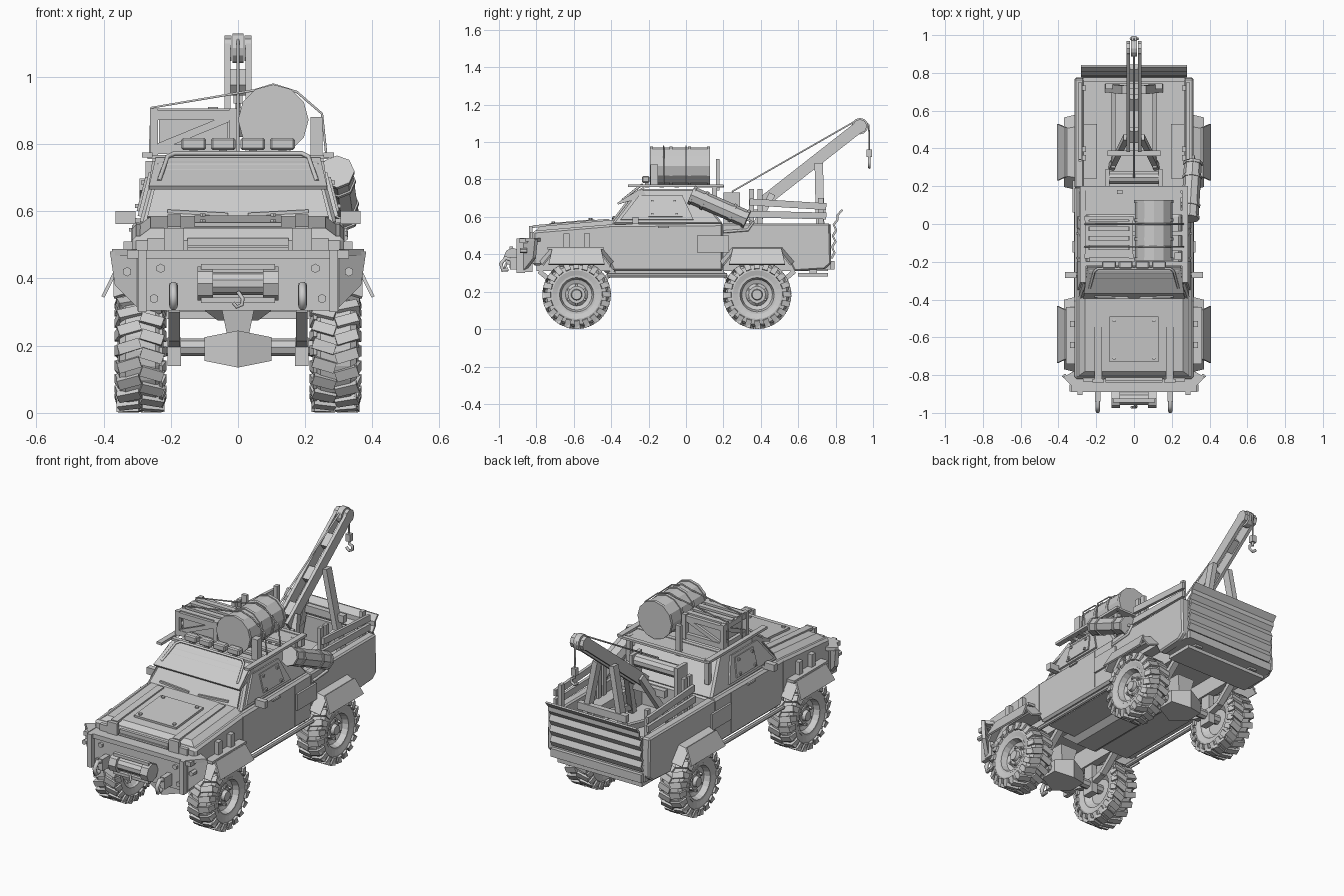
import bpy, bmesh, math
from mathutils import Vector, Matrix

def finish(name, bm):
    bmesh.ops.recalc_face_normals(bm, faces=bm.faces)
    me = bpy.data.meshes.new(name)
    bm.to_mesh(me); bm.free()
    ob = bpy.data.objects.new(name, me)
    bpy.context.collection.objects.link(ob)
    return ob

def hull_ob(name, a, b):
    """Closed solid between two matching polygons."""
    bm = bmesh.new()
    va, vb = [bm.verts.new(p) for p in a], [bm.verts.new(p) for p in b]
    bm.faces.new(va); bm.faces.new(vb[::-1])
    for i in range(len(a)):
        j = (i + 1) % len(a)
        bm.faces.new((va[i], vb[i], vb[j], va[j]))
    return finish(name, bm)

def prism(name, yz, x0, x1):
    return hull_ob(name, [(x0, y, z) for y, z in yz], [(x1, y, z) for y, z in yz])

def slab(name, pts, t):
    p = [Vector(v) for v in pts]
    n = (p[1] - p[0]).cross(p[2] - p[0]).normalized() * t / 2
    return hull_ob(name, [v - n for v in p], [v + n for v in p])

def frustum(name, lo, hi):
    ring = lambda w, y0, y1, z: [(-w, y0, z), (w, y0, z), (w, y1, z), (-w, y1, z)]
    return hull_ob(name, ring(*lo), ring(*hi))

def box(name, x0, x1, y0, y1, z0, z1):
    return prism(name, [(y0, z0), (y1, z0), (y1, z1), (y0, z1)], x0, x1)

def axis_matrix(p, q):
    p, q = Vector(p), Vector(q)
    d = (q - p).normalized()
    ref = Vector((0, 1, 0)) if abs(d.x) > .9 else Vector((1, 0, 0))
    x = (ref - d * ref.dot(d)).normalized()
    m = Matrix((x, d.cross(x), d)).transposed().to_4x4()
    m.translation = (p + q) / 2
    return m, (q - p).length

def beam(name, p, q, w, h):
    m, L = axis_matrix(p, q)
    bm = bmesh.new()
    bmesh.ops.create_cube(bm, size=1, matrix=m @ Matrix.Diagonal((w, h, L, 1)))
    return finish(name, bm)

def tube(name, p, q, r, n=8):
    m, L = axis_matrix(p, q)
    bm = bmesh.new()
    bmesh.ops.create_cone(bm, cap_ends=True, segments=n, radius1=r, radius2=r, depth=L, matrix=m)
    return finish(name, bm)

def rope(name, pts, r):
    cu = bpy.data.curves.new(name, 'CURVE')
    cu.dimensions, cu.bevel_depth, cu.bevel_resolution, cu.use_fill_caps = '3D', r, 1, True
    s = cu.splines.new('POLY'); s.points.add(len(pts) - 1)
    for sp, p in zip(s.points, pts): sp.co = (*p, 1)
    bpy.context.collection.objects.link(bpy.data.objects.new(name, cu))

def bevel(ob, w):
    m = ob.modifiers.new('bevel', 'BEVEL'); m.width, m.segments = w, 1

def lathe(prof, n):
    bm = bmesh.new()
    vs = [bm.verts.new((x, 0, r)) for x, r in prof]
    es = [bm.edges.new(e) for e in zip(vs, vs[1:])]
    bmesh.ops.spin(bm, geom=vs + es, axis=(1, 0, 0), cent=(0, 0, 0), angle=math.tau, steps=n, use_merge=True)
    bmesh.ops.remove_doubles(bm, verts=bm.verts, dist=1e-5)
    return bm

# Wheels: tyre, staggered chunky lugs, dished rim with bolts
bm = lathe([(-.04, .09), (-.06, .10), (-.068, .13), (-.062, .16), (-.045, .172), (.045, .172), (.062, .16), (.068, .13), (.06, .10), (.04, .09)], 24)
for s in (-1, 1):
    for i in range(20):
        R = Matrix.Rotation(math.tau * (i + s * .25) / 20, 4, 'X')
        tread = Matrix.Translation((s * .034, 0, .173)) @ Matrix.Rotation(s * .3, 4, 'Z') @ Matrix.Diagonal((.068, .032, .018, 1))
        side = Matrix.Translation((s * .066, s * .01, .156)) @ Matrix.Rotation(s * -.3, 4, 'Y') @ Matrix.Diagonal((.011, .03, .038, 1))
        for M in (tread, side): bmesh.ops.create_cube(bm, size=1, matrix=R @ M)
tyre = finish('tyre', bm)
bm = lathe([(-.03, 0), (-.03, .07), (-.055, .1), (.062, .104), (.062, .092), (.03, .082), (.022, .06), (.036, .045), (.036, .03), (.055, .026), (.055, 0)], 20)
for i in range(6):
    M = Matrix.Rotation(math.tau * i / 6, 4, 'X') @ Matrix.Translation((.036, 0, .05)) @ Matrix.Diagonal((.02, .012, .012, 1))
    bmesh.ops.create_cube(bm, size=1, matrix=M)
rim = finish('rim', bm)
FRONT, REAR = -.585, .38
for part in (tyre, rim):
    for k, (s, y) in enumerate([(1, FRONT), (-1, FRONT), (1, REAR), (-1, REAR)]):
        w = part if k == 0 else part.copy()
        if k: bpy.context.collection.objects.link(w)
        w.location = (s * .29, y, .184)
        w.rotation_euler = (0, 0, 0 if s > 0 else math.pi)

# Axles, differentials, leaf springs
for y in (FRONT, REAR):
    tube('axle', (-.27, y, .195), (.27, y, .195), .026, 8)
    quad = lambda x, w, h: [(x, y + w * a, .19 + h * b) for a, b in ((-1, -1), (1, -1), (1, 1), (-1, 1))]
    for s in (-1, 1): hull_ob('differential', quad(s * .1, .05, .035), quad(0, .09, .055))
    frustum('axle_bracket', (.03, y - .03, y + .03, .22), (.055, y - .05, y + .05, .34))
    for s in (-1, 1):
        box('spring_clamp', s * .17, s * .21, y - .035, y + .035, .14, .225)
        box('damper_mount', s * .175, s * .205, y - .03, y + .03, .22, .34)
        pts = [(-.2, .31), (-.1, .225), (0, .2), (.1, .225), (.2, .31)]
        for a, b in zip(pts, pts[1:]):
            beam('leaf_spring', (s * .19, y + a[0], a[1]), (s * .19, y + b[0], b[1]), .035, .025)

# Main body with wheel arches, bed, hood
bevel(prism('body', [(-.82, .34), (-.82, .525), (-.4, .56), (.2, .565), (.2, .31), (-.39, .31), (-.42, .37), (-.48, .42), (-.68, .42), (-.75, .37), (-.77, .34)], -.315, .315), .012)
for s in (-1, 1):
    bevel(prism('bed_side', [(.19, .565), (.77, .565), (.775, .35), (.74, .32), (.58, .31), (.55, .37), (.5, .42), (.26, .42), (.215, .37), (.19, .31)], s * .265, s * .315), .008)
    box('bed_wheel_tub', s * .195, s * .27, .24, .53, .42, .5)
    for y in (-.41, .05): box('door_seam', s * .312, s * .318, y, y + .005, .33, .55)
    tube('sill_bar', (s * .305, -.42, .288), (s * .305, .22, .288), .012)
    box('side_plate', s * .31, s * .326, .06, .23, .41, .5)
    box('chassis_rail', s * .165, s * .21, -.8, .76, .31, .43)
box('bed_floor', -.27, .27, .19, .77, .40, .425)
box('floor_pan', -.27, .27, -.38, .2, .30, .33)
frustum('gearbox', (.06, -.4, .1, .275), (.12, -.45, .2, .32))
box('rear_body', -.29, .29, .58, .775, .32, .41)
hull_ob('hood', [(-.3, -.81, .52), (.3, -.81, .52), (.3, -.38, .555), (-.3, -.38, .555)], [(-.26, -.78, .55), (.26, -.78, .55), (.26, -.38, .585), (-.26, -.38, .585)])
hood_z = lambda y: .55 + (y + .78) * .0875
slab('hood_plate', [(x, y, hood_z(y) + .006) for x, y in ((-.13, -.73), (.13, -.73), (.13, -.49), (-.13, -.49))], .012)
for s in (-1, 1):
    for y in (-.71, -.51): tube('hood_bolt', (s * .105, y, hood_z(y)), (s * .105, y, hood_z(y) + .02), .01, 6)
    beam('hood_strap', (s * .19, -.82, .548), (s * .19, -.41, .583), .04, .014)
    box('hood_strap_end', s * .16, s * .22, -.84, -.82, .48, .55)
    beam('wiper', (s * .03, -.39, .59), (s * .21, -.385, .6), .01, .01)
box('grille', -.15, .15, -.83, -.81, .42, .52)
for z in (.44, .465, .49): box('grille_bar', -.15, .15, -.838, -.82, z, z + .01)

# Cab with slanted glass, plated windows, visor
bevel(frustum('cab', (.295, -.4, .2, .56), (.245, -.255, .05, .75)), .01)
def on_side(s, pts, off): return [(s * (.295 - (z - .56) * .256 + off), y, z) for y, z in pts]
wy = lambda z: -.4 + (z - .56) * .744
slab('windscreen', [(x, wy(z) - .004, z) for x, z in ((-.27, .58), (.27, .58), (.235, .72), (-.235, .72))], .012)
slab('visor', [(-.265, -.365, .67), (.265, -.365, .67), (.245, -.225, .755), (-.245, -.225, .755)], .012)
for s in (-1, 1):
    slab('visor_cheek', [(s * .262, -.36, .668), (s * .25, -.235, .75), (s * .25, -.21, .71)], .01)
    slab('window_plate', on_side(s, [(-.35, .585), (-.25, .715), (-.02, .715), (.04, .585)], .004), .012)
    slab('window_patch', on_side(s, [(-.2, .6), (-.2, .7), (-.04, .7), (-.02, .6)], .012), .01)
    for y, z in ((-.18, .615), (-.18, .685), (-.06, .685), (-.05, .615)):
        beam('window_bolt', on_side(s, [(y, z)], .01)[0], on_side(s, [(y, z)], .026)[0], .012, .012)
    box('mirror', s * .305, s * .365, -.285, -.255, .562, .6)
    beam('mirror_arm', (s * .28, -.26, .57), (s * .33, -.27, .575), .014, .014)
    box('door_handle', s * .31, s * .325, -.15, -.09, .54, .55)

# Roof rack, lights
for y in (-.21, -.13, -.05, .06, .19): box('rack_slat', -.27, .27, y - .012, y + .012, .756, .768)
box('rack_plate', -.27, .25, .05, .19, .756, .764)
for s in (-1, 1):
    box('rack_rail', s * .255, s * .285, -.31, .2, .76, .774)
    box('rack_leg', s * .23, s * .255, .14, .165, .62, .765)
rope('light_bar', [(-.235, -.34, .69), (-.21, -.25, .762), (-.19, -.235, .772), (.19, -.235, .772), (.21, -.25, .762), (.235, -.34, .69)], .007)
for x in (-.132, -.044, .044, .132):
    bevel(box('roof_light', x - .037, x + .037, -.235, -.195, .782, .818), .006)
    box('roof_light_foot', x - .012, x + .012, -.22, -.2, .76, .785)
box('rack_block', .215, .252, -.19, -.15, .765, .88)

# Barrel with ribs
tube('barrel', (.105, -.19, .872), (.105, .125, .872), .1, 12)
for y in (-.185, -.08, .02, .12): tube('barrel_rib', (.105, y - .008, .872), (.105, y + .008, .872), .105, 12)
# Crate frame with slats
for x in (-.25, -.015):
    for y in (-.17, .03): box('crate_post', x - .012, x + .012, y - .012, y + .012, .765, .905)
    for z in (.785, .885): box('crate_rail', x - .01, x + .01, -.18, .04, z - .014, z + .014)
    beam('crate_brace', (x, -.17, .79), (x, .03, .88), .014, .022)
for y in (-.17, .03):
    for z in (.785, .885): box('crate_crossbar', -.255, -.01, y - .01, y + .01, z - .014, z + .014)
    beam('crate_brace', (-.24, y, .79), (-.02, y, .88), .014, .022)
for y in (-.15, -.1, -.05, 0): box('crate_lid_slat', -.255, -.01, y - .015, y + .015, .89, .905)
box('crate_box', -.235, -.03, -.15, .02, .77, .875)
box('plank_post', -.09, -.06, .16, .18, .74, .91)
for y in (-.12, 0):
    rope('tie_rope', [(-.262, y, .775), (-.258, y, .908), (.05, y, .96), (.105, y, .977), (.175, y, .955), (.25, y, .89), (.262, y, .775)], .004)

# Slanted side tank
a, b = Vector((.295, .035, .715)), Vector((.312, .32, .59))
tube('side_tank', a, b, .047, 8)
for t in (0, .22, .75, 1): tube('tank_band', a.lerp(b, t - .025), a.lerp(b, t + .025), .052, 8)
rope('tank_hose', [b, (.315, .36, .57), (.32, .33, .53), (.32, .2, .52)], .008)

# Fender flares with sloping flaps
def flare(s, y0):
    bm = bmesh.new()
    rows = [[bm.verts.new((s * x, y0 + d * k, z + dz)) for d, z in ((-.2, .345), (-.135, .42), (.135, .42), (.2, .345))]
            for x, k, dz in ((.305, 1.0, .02), (.37, .92, .0))]
    for i in range(3): bm.faces.new((rows[0][i], rows[0][i + 1], rows[1][i + 1], rows[1][i]))
    finish('fender_flare', bm).modifiers.new('thickness', 'SOLIDIFY').thickness = .01
for s in (-1, 1):
    for y in (FRONT, REAR):
        flare(s, y)
        slab('flare_flap', [(s * .36, y - .13, .43), (s * .36, y + .13, .43), (s * .402, y + .15, .345), (s * .402, y - .15, .345)], .01)
    box('fender_bar', s * .31, s * .36, -.74, -.44, .425, .44)
    for y in (-.64, -.53): box('fender_bracket', s * .31, s * .34, y - .016, y + .016, .43, .51)

# Front bumper, winch, tow hooks
box('bumper_plate', -.3, .3, -.875, -.82, .305, .46)
box('bumper_top', -.33, .33, -.89, -.82, .46, .485)
for s in (-1, 1):
    slab('bumper_wing', [(s * .29, -.865, .31), (s * .36, -.81, .38), (s * .375, -.8, .48), (s * .29, -.865, .48)], .02)
    slab('bumper_corner', [(s * .3, -.89, .478), (s * .375, -.81, .478), (s * .3, -.77, .478)], .02)
    box('bumper_post', s * .272, s * .298, -.905, -.86, .3, .485)
    for x, z in ((.25, .34), (.23, .43), (.33, .42)): tube('bumper_bolt', (s * x, -.85, z), (s * x, -.887, z), .014, 6)
    box('headlight', s * .17, s * .27, -.835, -.815, .485, .52)
    tube('winch_end', (s * .075, -.925, .385), (s * .12, -.925, .385), .05, 8)
    box('tow_mount', s * .178, s * .206, -.94, -.87, .32, .385)
    rope('tow_hook', [(s * .192, -.92, .365), (s * .192, -.965, .38), (s * .192, -.99, .35), (s * .192, -.98, .315), (s * .192, -.95, .32)], .012)
tube('winch_drum', (-.08, -.925, .385), (.08, -.925, .385), .034, 10)
for z in (.335, .435): box('winch_bar', -.11, .11, -.945, -.925, z - .008, z + .008)
rope('winch_hook', [(0, -.955, .36), (.014, -.965, .34), (.012, -.97, .322), (-.004, -.97, .315), (-.014, -.97, .328)], .006)

# Corrugated tailgate, rear bumper
front = [(.772, .38), (.788, .41), (.775, .44), (.793, .47), (.779, .5), (.797, .53), (.784, .56), (.804, .585), (.804, .61), (.83, .64)]
prism('tailgate', front + [(y + .012, z - .003) for y, z in front[::-1]], -.28, .28)
box('tailgate_frame', -.27, .27, .755, .775, .4, .56)
box('rear_bumper', -.28, .28, .765, .795, .32, .365)
box('rear_step', -.26, .26, .6, .76, .28, .3)
for s in (-1, 1): box('step_hanger', s * .2, s * .23, .66, .7, .29, .33)

# Bed stake rails
for s in (-1, 1):
    for y, top in ((.35, .75), (.395, .75), (.72, .7)): box('rail_stake', s * .255, s * .275, y - .014, y + .014, .45, top)
    beam('side_rail', (s * .285, .33, .615), (s * .285, .75, .605), .016, .036)
    beam('side_rail', (s * .285, .34, .68), (s * .285, .75, .655), .016, .036)
box('bed_crossbeam', -.15, .15, .715, .745, .6, .64)

# Crane: twin-plate boom, A-frames, sheave, cable, hook
foot, tip = (.4, .67), (.93, 1.085)
for s in (-1, 1):
    beam('boom_plate', (s * .031, *foot), (s * .031, *tip), .018, .062)
    tube('boom_head', (s * .02, *tip), (s * .04, *tip), .038, 8)
    beam('rear_frame_leg', (s * .14, .72, .42), (s * .05, .71, .885), .03, .045)
    beam('front_frame_leg', (s * .12, .3, .42), (s * .04, .46, .72), .03, .035)
    beam('frame_brace', (s * .11, .72, .55), (s * .11, .3, .46), .026, .03)
    box('bed_winch_side', s * .13, s * .15, .2, .29, .42, .73)
for t in (.08, .4, .7):
    y, z = foot[0] + t * (tip[0] - foot[0]), foot[1] + t * (tip[1] - foot[1])
    beam('boom_spacer', (0, y, z), (0, y + .06, z + .047), .05, .04)
box('front_frame_crossbar', -.14, .14, .36, .39, .6, .64)
tube('bed_winch', (-.14, .245, .69), (.14, .245, .69), .035, 10)
tube('sheave', (-.016, *tip), (.016, *tip), .044, 12)
rope('crane_cable', [(0, .245, .735), (0, .915, 1.118), (0, .95, 1.118), (0, .978, 1.09), (0, .98, .95)], .005)
box('hook_block', -.014, .014, .966, .994, .92, .96)
rope('crane_hook', [(0, .98, .92), (0, .98, .905), (.02, .98, .895), (.02, .98, .875), (0, .98, .865), (-.018, .98, .88)], .008)
